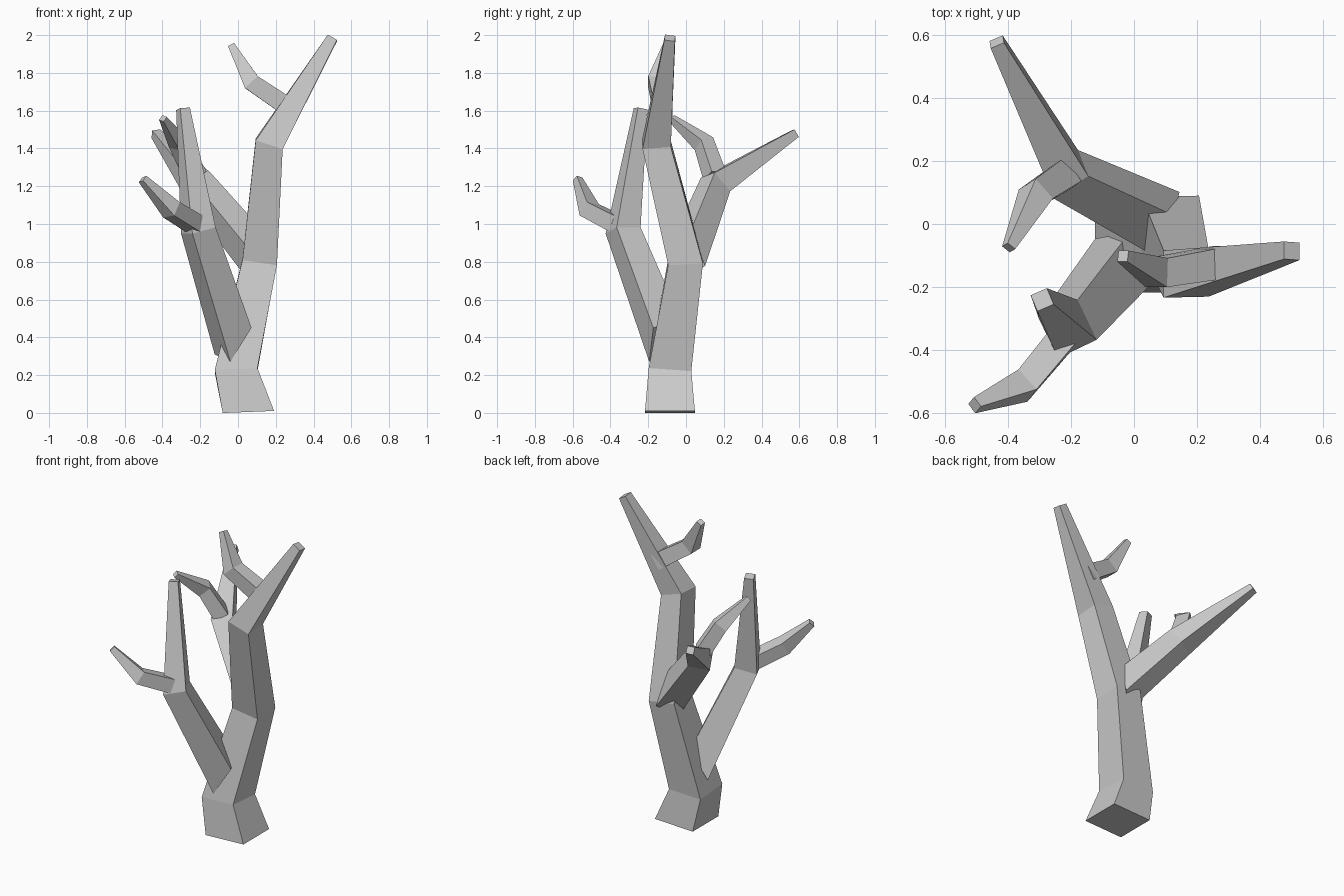
import bpy
import bmesh
from mathutils import Vector

cube = bpy.data.objects.get("Cube")
if cube:
    bpy.data.objects.remove(cube, do_unlink=True)

bark = bpy.data.materials.new("grey_bark")
bark.use_nodes = True
bark.diffuse_color = (0.6, 0.6, 0.6, 1)
bark.node_tree.nodes["Principled BSDF"].inputs["Base Color"].default_value = bark.diffuse_color


def limb(name, side, path, root_normal=None):
    """Tapered square tube; path holds (centre, half width), side sets the roll."""
    side = Vector(side)
    centres = [Vector(centre) for centre, half in path]
    steps = [(b - a).normalized() for a, b in zip(centres, centres[1:])]
    bm = bmesh.new()
    rings = []
    for i, (centre, half) in enumerate(path):
        # Each joint lies on the plane halfway between its two segments
        before, after = steps[max(i - 1, 0)], steps[min(i, len(steps) - 1)]
        normal = (before + after).normalized()
        u = (side - normal * side.dot(normal)).normalized() * half
        v = normal.cross(u)
        offsets = [-u - v, u - v, u + v, v - u]
        if i == 0 and root_normal:
            # Slide the root corners along the limb onto a slanted plane
            cut = Vector(root_normal)
            offsets = [o - after * (o.dot(cut) / after.dot(cut)) for o in offsets]
        rings.append([bm.verts.new(centres[i] + o) for o in offsets])
    for low, high in zip(rings, rings[1:]):
        for k in range(4):
            n = (k + 1) % 4
            bm.faces.new((low[k], low[n], high[n], high[k]))
    bm.faces.new(rings[0][::-1])
    bm.faces.new(rings[-1])
    bmesh.ops.recalc_face_normals(bm, faces=bm.faces[:])
    mesh = bpy.data.meshes.new(name)
    bm.to_mesh(mesh)
    bm.free()
    mesh.materials.append(bark)
    obj = bpy.data.objects.new(name, mesh)
    bpy.context.collection.objects.link(obj)
    return obj


# Trunk with its flared foot, bending up to the tallest tip
limb("trunk", (1, 0, 0), [
    ((0.055, -0.085, 0.005), 0.132),
    ((-0.01, -0.085, 0.225), 0.113),
    ((0.115, -0.003, 0.80), 0.092),
    ((0.165, -0.157, 1.425), 0.075),
    ((0.5, -0.085, 1.985), 0.028),
], root_normal=(-0.04, 0, 1))

# Small twig near the top of the trunk
limb("trunk_twig", (0, 1, 0), [
    ((0.28, -0.12, 1.61), 0.05),
    ((0.072, -0.154, 1.75), 0.046),
    ((-0.035, -0.102, 1.947), 0.018),
])

# Front branch and its twig
limb("front_branch", (0.9, 0.43, 0.26), [
    ((-0.026, -0.11, 0.38), 0.087),
    ((-0.21, -0.333, 0.966), 0.07),
    ((-0.291, -0.24, 1.61), 0.028),
], root_normal=(-0.7, -0.52, 0.5))
limb("front_twig", (0.7, -0.7, 0.1), [
    ((-0.23, -0.365, 1.0), 0.045),
    ((-0.352, -0.512, 1.075), 0.043),
    ((-0.505, -0.574, 1.238), 0.019),
])

# Back branch and its twig
limb("back_branch", (0.7, 0.63, 0.3), [
    ((0.095, 0.005, 0.83), 0.08),
    ((-0.215, 0.157, 1.21), 0.066),
    ((-0.435, 0.577, 1.478), 0.023),
], root_normal=(-0.85, 0.5, 0.13))
limb("back_twig", (0.6, -0.78, -0.1), [
    ((-0.225, 0.152, 1.255), 0.046),
    ((-0.311, 0.095, 1.425), 0.042),
    ((-0.397, -0.075, 1.559), 0.016),
])
